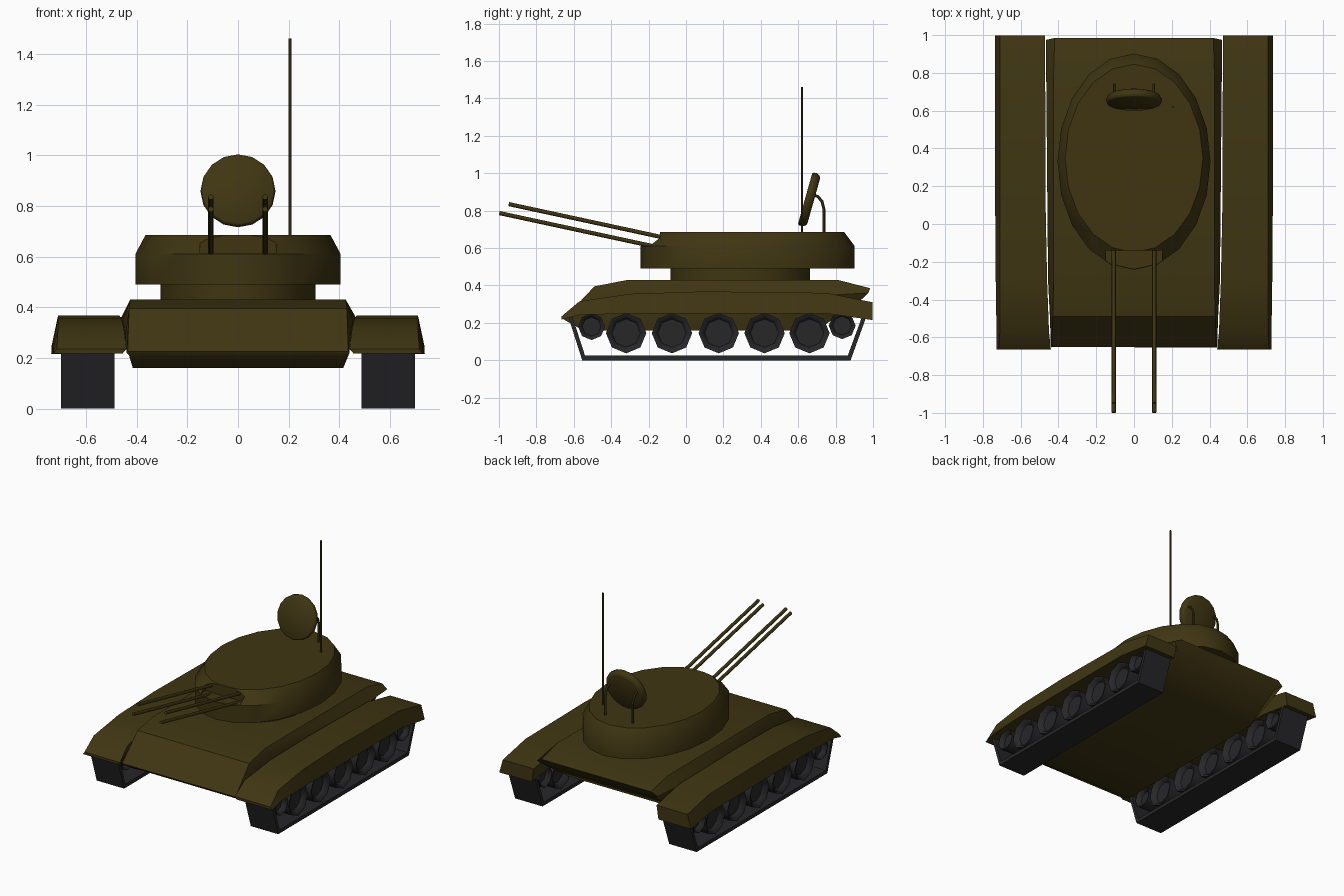
import bpy, bmesh, math
from mathutils import Vector

if "Cube" in bpy.data.objects:
    bpy.data.objects.remove(bpy.data.objects["Cube"])


def material(name, rgb):
    m = bpy.data.materials.new(name)
    m.diffuse_color = (*rgb, 1)
    m.use_nodes = True
    m.node_tree.nodes["Principled BSDF"].inputs["Base Color"].default_value = m.diffuse_color
    return m


OLIVE = material("olive_drab", (0.050, 0.036, 0.006))
RUBBER = material("dark_rubber", (0.020, 0.020, 0.022))


def finish(bm, name, mat, smooth=None):
    bmesh.ops.recalc_face_normals(bm, faces=bm.faces)
    me = bpy.data.meshes.new(name)
    bm.to_mesh(me)
    bm.free()
    me.materials.append(mat)
    ob = bpy.data.objects.new(name, me)
    bpy.context.collection.objects.link(ob)
    if smooth:
        bpy.ops.object.select_all(action='DESELECT')
        ob.select_set(True)
        bpy.context.view_layer.objects.active = ob
        bpy.ops.object.shade_smooth_by_angle(angle=math.radians(smooth))
    return ob


def loft(name, rings, mat, smooth=None):
    """Skin a list of equal-length closed rings and cap both ends."""
    bm = bmesh.new()
    vr = [[bm.verts.new(p) for p in r] for r in rings]
    n = len(vr[0])
    for a, b in zip(vr, vr[1:]):
        for i in range(n):
            j = (i + 1) % n
            bm.faces.new((a[i], a[j], b[j], b[i]))
    bm.faces.new(vr[0])
    bm.faces.new(vr[-1])
    return finish(bm, name, mat, smooth)


def tube(name, path, r, mat, sides=8):
    pts = [Vector(p) for p in path]
    rings = []
    for i, p in enumerate(pts):
        d = (pts[min(i + 1, len(pts) - 1)] - pts[max(i - 1, 0)]).normalized()
        u = d.cross(Vector((1, 0, 0))).normalized()
        v = d.cross(u)
        rings.append([p + r * (math.cos(t) * u + math.sin(t) * v)
                      for t in (2 * math.pi * k / sides for k in range(sides))])
    return loft(name, rings, mat, 50)


def oval(cy, z, a, b, n=20):
    return [(a * math.sin(2 * math.pi * k / n), cy - b * math.cos(2 * math.pi * k / n), z)
            for k in range(n)]


# hull: per station (y, half width, z) of top edge, side chine and bottom edge
stations = [
    ((-.65, .435, .225), (-.655, .44, .22), (-.64, .43, .21)),
    ((-.49, .43, .395), (-.50, .445, .29), (-.55, .415, .16)),
    ((-.31, .425, .43), (-.30, .455, .35), (-.30, .415, .16)),
    ((.81, .425, .43), (.80, .465, .35), (.70, .415, .16)),
    ((.985, .42, .385), (.975, .465, .36), (.945, .42, .33)),
]
loft("hull", [[(w, y, z) for y, w, z in s] + [(-w, y, z) for y, w, z in reversed(s)]
              for s in stations], OLIVE, 35)

# turret ring and turret body
loft("turret_ring", [oval(.29, z, .305, .372) for z in (.42, .50)], OLIVE, 40)
turret = loft("turret", [oval(.33, .49, .405, .572), oval(.33, .61, .405, .572),
                         oval(.348, .685, .365, .498)], OLIVE)

# gun notch cut in the turret front
bm = bmesh.new()
bmesh.ops.create_cube(bm, size=1)
for v in bm.verts:
    v.co = (v.co.x * .30, -.24 + v.co.y * .2, .712 + v.co.z * .2)
cutter = finish(bm, "notch_cutter", OLIVE)
cutter.hide_render = True
bpy.ops.object.select_all(action='DESELECT')
turret.select_set(True)
bpy.context.view_layer.objects.active = turret
mod = turret.modifiers.new("notch", 'BOOLEAN')
mod.operation = 'DIFFERENCE'
mod.object = cutter
bpy.ops.object.modifier_apply(modifier=mod.name)
bpy.data.objects.remove(cutter)
bpy.ops.object.shade_smooth_by_angle(angle=math.radians(40))

# radar dish, facing forward and tilted up
axis = Vector((0, -.962, .27))
up = Vector((0, .27, .962))
rings = []
for off, r in ((-.024, .125), (-.018, .138), (0, .148), (.018, .146), (.024, .138)):
    c = Vector((0, .66, .858)) + axis * off
    rings.append([c + r * (math.cos(t) * Vector((1, 0, 0)) + math.sin(t) * up)
                  for t in (2 * math.pi * k / 16 for k in range(16))])
loft("radar_dish", rings, OLIVE, 50)

# whip antenna
tube("antenna", [(.205, .62, .67), (.205, .6201, 1.46)], .006, OLIVE, 6)

fender = [  # y, top z, bottom z, inner x, outer top x, outer bottom x
    (-.665, .235, .218, .44, .715, .728),
    (-.57, .315, .242, .45, .71, .728),
    (-.30, .355, .25, .46, .71, .732),
    (.10, .368, .25, .468, .71, .735),
    (.75, .36, .25, .47, .71, .735),
    (.998, .31, .215, .472, .71, .737),
]
belt = [(-.63, .235), (-.555, 0), (.88, 0), (.965, .235),
        (.942, .235), (.865, .025), (-.54, .025), (-.608, .235)]
wheels = [(y, .145, .108) for y in (-.32, -.075, .175, .42, .66)]
wheels += [(-.505, .18, .072), (.835, .185, .072)]

for s, side in ((1, "left"), (-1, "right")):
    # fender over the track
    loft(side + "_fender", [[(s * xi, y, zt), (s * xo, y, zt), (s * xb, y, zb), (s * (xi + .015), y, zb)]
                            for y, zt, zb, xi, xo, xb in fender], OLIVE, 35)
    # open track belt
    loft(side + "_track", [[(s * x, y, z) for y, z in belt] for x in (.487, .698)], RUBBER)
    # dished road wheels and end wheels
    for i, (cy, cz, r) in enumerate(wheels):
        loft(f"{side}_wheel_{i + 1}",
             [[(s * x, cy + k * r * math.sin(t), cz + k * r * math.cos(t))
               for t in (math.pi * j / 4 for j in range(8))]
              for x, k in ((.53, .7), (.50, .85), (.495, 1), (.688, 1), (.683, .85), (.655, .7))],
             RUBBER, 50)
    # stacked pair of gun barrels
    tube(side + "_upper_gun", [(s * .107, -.10, .652), (s * .107, -.948, .835)], .011, OLIVE)
    tube(side + "_lower_gun", [(s * .107, -.08, .589), (s * .107, -.998, .787)], .011, OLIVE)
    # bent dish support
    tube(side + "_dish_support", [(s * .105, .737, .67), (s * .105, .737, .81), (s * .105, .727, .85),
                                  (s * .105, .705, .875), (s * .105, .665, .89)], .008, OLIVE, 6)
